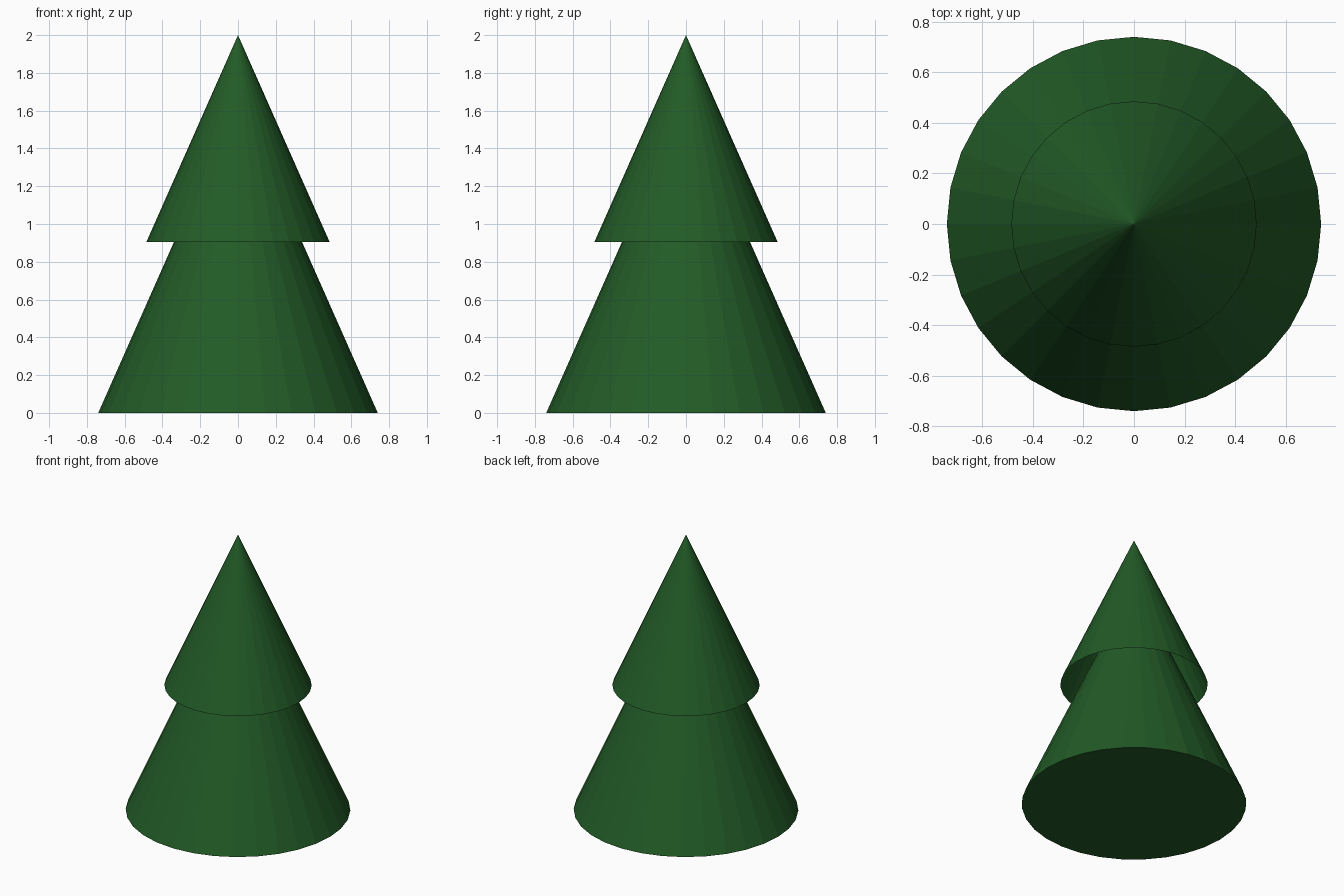
import bpy
import bmesh

if "Cube" in bpy.data.objects:
    bpy.data.objects.remove(bpy.data.objects["Cube"])

SIDES = 32

green = bpy.data.materials.new("foliage_green")
green.diffuse_color = (0.016, 0.105, 0.02, 1.0)
green.use_nodes = True
green.node_tree.nodes["Principled BSDF"].inputs["Base Color"].default_value = green.diffuse_color


def foliage_cone(name, radius, z_bottom, z_top, closed):
    """Flat-faced cone standing on z_bottom with its tip at z_top."""
    bm = bmesh.new()
    ring = bmesh.ops.create_circle(bm, segments=SIDES, radius=radius, cap_ends=closed)["verts"]
    for v in ring:
        v.co.z = z_bottom
    edges = list(bm.edges)
    tip = bm.verts.new((0, 0, z_top))
    for e in edges:
        bm.faces.new((e.verts[0], e.verts[1], tip))
    bmesh.ops.recalc_face_normals(bm, faces=bm.faces)
    # Open skirts must still face outwards
    side = next(f for f in bm.faces if tip in f.verts[:])
    if side.normal.z < 0:
        bmesh.ops.reverse_faces(bm, faces=bm.faces)
    mesh = bpy.data.meshes.new(name)
    bm.to_mesh(mesh)
    bm.free()
    mesh.materials.append(green)
    obj = bpy.data.objects.new(name, mesh)
    bpy.context.collection.objects.link(obj)
    return obj


# Wide lower tier with a solid base
foliage_cone("lower_foliage", 0.74, 0.0, 1.67, True)
# Narrow upper tier, an open skirt over the lower one
foliage_cone("upper_foliage", 0.485, 0.905, 2.0, False)
